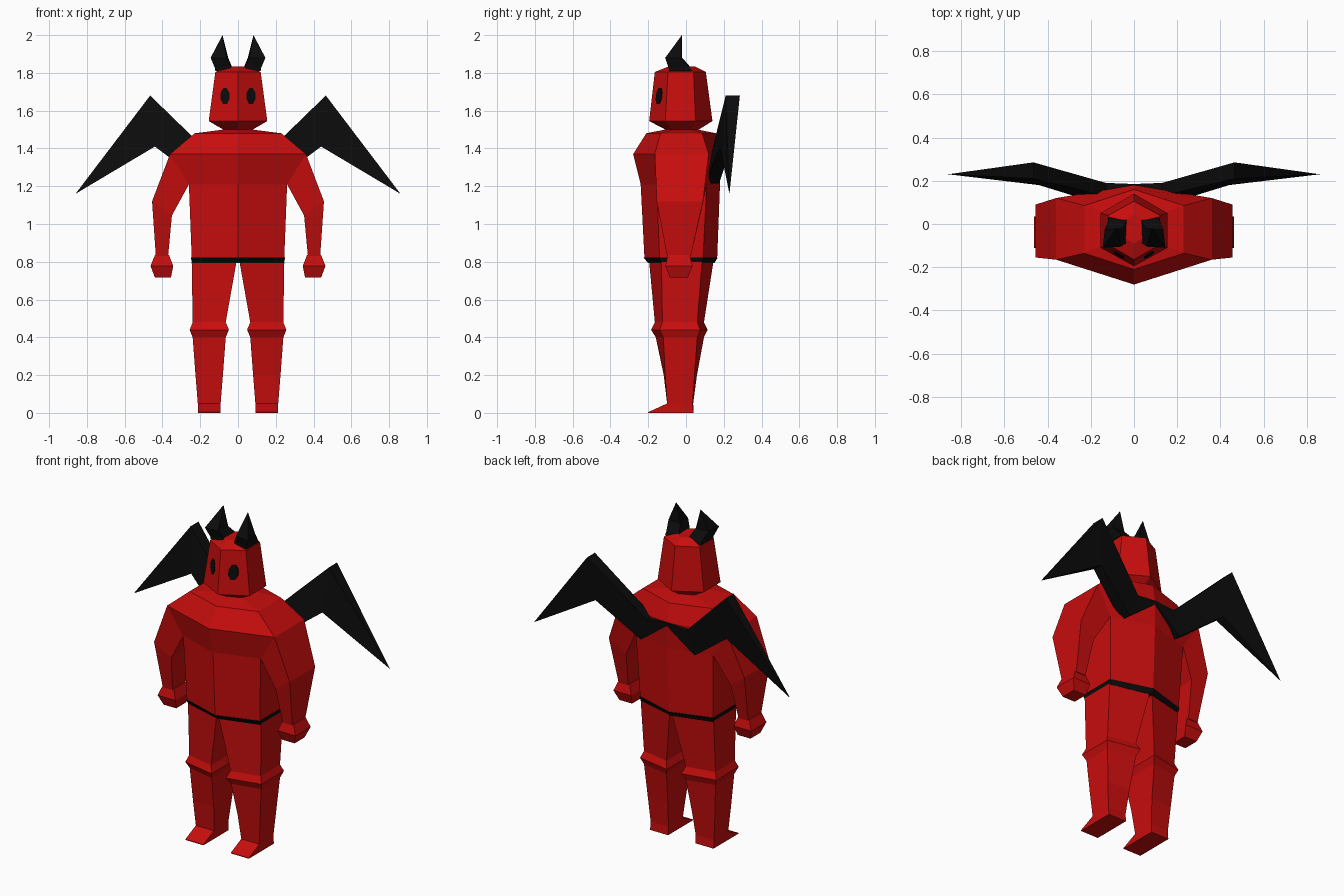
import bpy, bmesh, math


def material(name, rgb):
    m = bpy.data.materials.new(name)
    m.diffuse_color = (*rgb, 1)
    return m


RED = material("red skin", (0.58, 0.004, 0.004))
BLACK = material("black", (0.0035, 0.0035, 0.0035))


def loft(name, rings, mat, mirror=False, cap_start=True, cap_end=True, skip=()):
    """Skin a list of rings; a ring of one point makes a tip."""
    bm = bmesh.new()
    rows = [[bm.verts.new(p) for p in r] for r in rings]
    for k, (a, b) in enumerate(zip(rows, rows[1:])):
        n = max(len(a), len(b))
        for i in range(n):
            if (k, i) in skip:
                continue
            j = (i + 1) % n
            if len(b) == 1:
                bm.faces.new((a[i], a[j], b[0]))
            else:
                bm.faces.new((a[i], a[j], b[j], b[i]))
    if cap_start:
        bm.faces.new(rows[0])
    if cap_end and len(rows[-1]) > 2:
        bm.faces.new(rows[-1])
    bmesh.ops.recalc_face_normals(bm, faces=bm.faces)
    me = bpy.data.meshes.new(name)
    bm.to_mesh(me)
    bm.free()
    me.materials.append(mat)
    ob = bpy.data.objects.new(name, me)
    bpy.context.collection.objects.link(ob)
    if mirror:
        ob.modifiers.new("mirror", 'MIRROR')
    return ob


def hexagon(z, w, tip_f, side_f, side_b, tip_b):
    """Six-sided body section with ridges on the front and back centre."""
    return [(0, tip_f, z), (w, side_f, z), (w, side_b, z),
            (0, tip_b, z), (-w, side_b, z), (-w, side_f, z)]


def rect(x0, x1, y0, y1, z):
    return [(x0, y0, z), (x1, y0, z), (x1, y1, z), (x0, y1, z)]


# Torso, open at the shoulders where the arms join
loft("torso", [
    hexagon(0.82, 0.245, -0.22, -0.14, 0.09, 0.165),
    hexagon(1.21, 0.26, -0.24, -0.155, 0.11, 0.18),
    hexagon(1.37, 0.36, -0.28, -0.165, 0.12, 0.18),
    hexagon(1.48, 0.23, -0.21, -0.135, 0.085, 0.16),
    hexagon(1.50, 0.075, -0.11, -0.07, 0.03, 0.06),
], RED, skip={(1, 1), (1, 4)})

# Belt
loft("belt", [
    hexagon(0.793, 0.243, -0.20, -0.13, 0.085, 0.15),
    hexagon(0.822, 0.25, -0.225, -0.143, 0.093, 0.168),
], BLACK)

# Head
loft("head", [
    hexagon(1.495, 0.07, -0.10, -0.07, 0.03, 0.06),
    hexagon(1.545, 0.155, -0.195, -0.11, 0.05, 0.14),
    hexagon(1.805, 0.12, -0.165, -0.095, 0.04, 0.105),
    hexagon(1.835, 0.05, -0.09, -0.06, 0.015, 0.045),
], RED)


# Eyes: thin plates lying on the front faces of the head
def on_face(x, z, lift):
    t = (z - 1.545) / 0.26
    slope = (0.085 - 0.015 * t) / (0.155 - 0.035 * t)
    return (x, -0.195 + 0.03 * t + slope * x - lift, z)


eye = [(0.069 + 0.025 * math.cos(a), 1.677 + 0.046 * math.sin(a))
       for a in (math.radians(22.5 + 45 * i) for i in range(8))]
loft("eye", [[on_face(x, z, lift) for x, z in eye] for lift in (-0.002, 0.005)],
     BLACK, mirror=True)

# Horns
loft("horn", [
    rect(0.035, 0.12, -0.09, 0.03, 1.81),
    [(0.04, -0.09, 1.84), (0.122, -0.092, 1.825),
     (0.118, 0.02, 1.83), (0.035, 0.015, 1.84)],
    [(0.06, -0.105, 1.88), (0.145, -0.11, 1.88),
     (0.135, -0.025, 1.88), (0.052, -0.02, 1.88)],
    [(0.082, -0.022, 2.0)],
], BLACK, mirror=True)


# Arms: each section has an outer and an inner edge
def arm_ring(xo, zo, xi, zi, of, ob, inf, inb):
    return [(xo, of, zo), (xo, ob, zo), (xi, inb, zi), (xi, inf, zi)]


loft("arm", [
    arm_ring(0.36, 1.37, 0.26, 1.21, -0.165, 0.12, -0.155, 0.11),
    arm_ring(0.455, 1.12, 0.35, 1.045, -0.155, 0.09, -0.14, 0.075),
    arm_ring(0.435, 0.83, 0.37, 0.83, -0.10, 0.025, -0.10, 0.025),
], RED, mirror=True, cap_start=False)

# Hands
loft("hand", [
    rect(0.365, 0.44, -0.095, 0.02, 0.835),
    rect(0.343, 0.463, -0.11, 0.035, 0.778),
    rect(0.355, 0.44, -0.085, 0.01, 0.717),
], RED, mirror=True)


# Legs: inner edges reach further forward and back than the outer ones
def leg_ring(z, xi, xo, inf, of, ob, inb):
    return [(xi, inf, z), (xo, of, z), (xo, ob, z), (xi, inb, z)]


loft("leg", [
    leg_ring(0.80, 0.008, 0.245, -0.195, -0.13, 0.085, 0.145),
    leg_ring(0.48, 0.065, 0.24, -0.165, -0.125, 0.06, 0.095),
    leg_ring(0.44, 0.048, 0.256, -0.185, -0.14, 0.075, 0.115),
    leg_ring(0.40, 0.065, 0.24, -0.16, -0.12, 0.06, 0.095),
    leg_ring(0.20, 0.08, 0.225, -0.118, -0.11, 0.045, 0.058),
    leg_ring(0.05, 0.092, 0.213, -0.10, -0.10, 0.035, 0.038),
    leg_ring(0.0, 0.092, 0.213, -0.10, -0.10, 0.04, 0.04),
], RED, mirror=True)

# Toes: wedges in front of the legs
loft("toe", [
    [(x, -0.10, 0.05), (x, -0.20, 0.004), (x, -0.20, 0), (x, -0.09, 0)]
    for x in (0.092, 0.213)
], RED, mirror=True)

# Wings: spine root, upper bend, pointed tip
loft("wing", [
    [(0, 0.15, 1.37), (0, 0.185, 1.37), (0, 0.185, 1.35), (0, 0.15, 1.35)],
    [(0.13, 0.13, 1.355), (0.13, 0.19, 1.355),
     (0.18, 0.175, 1.215), (0.18, 0.10, 1.215)],
    [(0.465, 0.21, 1.68), (0.465, 0.285, 1.68),
     (0.44, 0.24, 1.41), (0.44, 0.18, 1.41)],
    [(0.86, 0.23, 1.16)],
], BLACK, mirror=True, cap_start=False)
